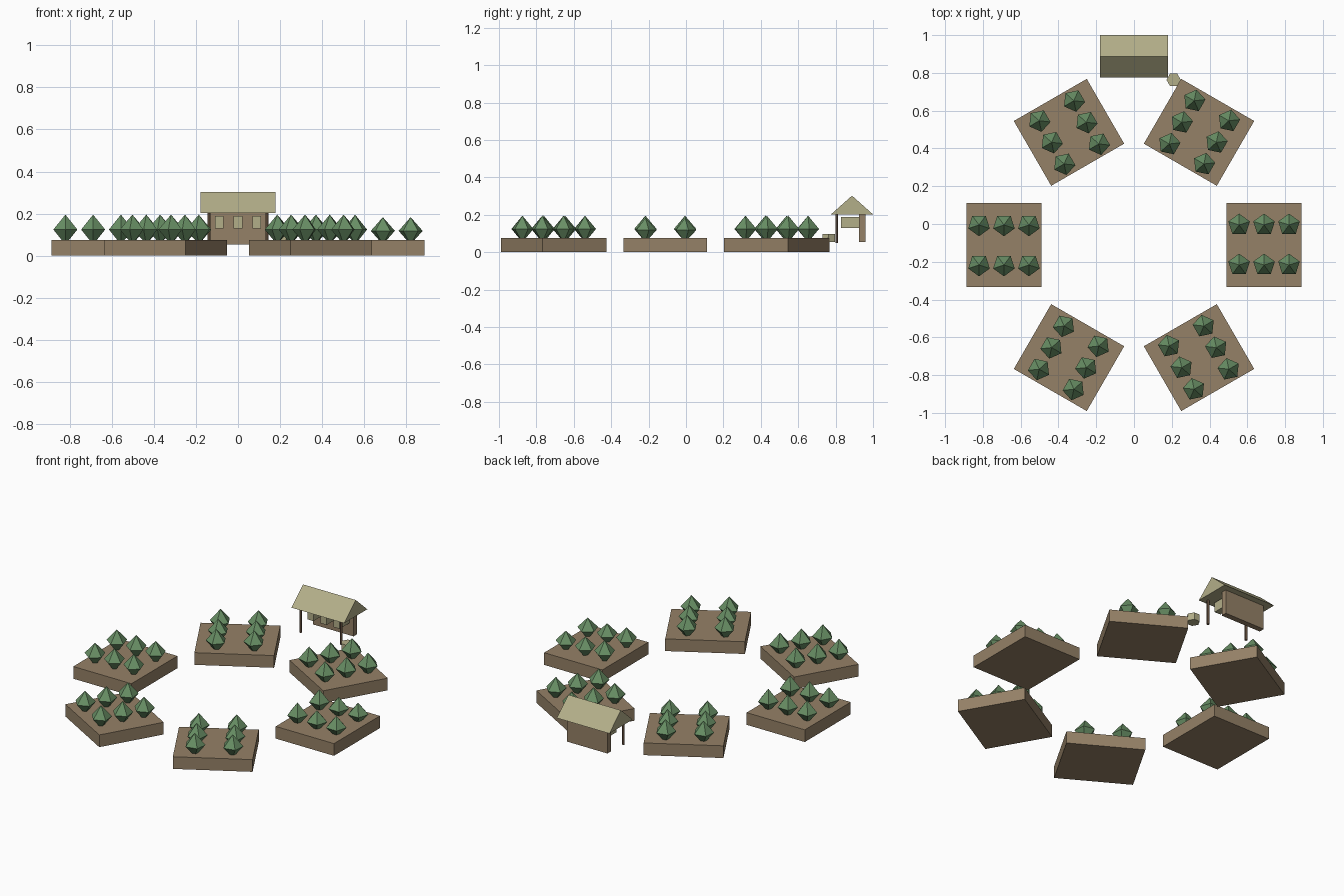
import bpy, bmesh, math
from mathutils import Matrix, Vector

if "Cube" in bpy.data.objects:
    bpy.data.objects.remove(bpy.data.objects["Cube"])


def material(name, rgb):
    m = bpy.data.materials.new(name)
    m.diffuse_color = (*rgb, 1)
    m.use_nodes = True
    m.node_tree.nodes["Principled BSDF"].inputs["Base Color"].default_value = m.diffuse_color
    return m


SOIL = material("soil_brown", (0.30, 0.22, 0.135))
LEAF = material("leaf_green", (0.14, 0.275, 0.13))
KHAKI = material("khaki", (0.45, 0.425, 0.25))
WOOD = material("dark_wood", (0.16, 0.10, 0.06))


def finish(name, bm, mat):
    bmesh.ops.recalc_face_normals(bm, faces=bm.faces)
    me = bpy.data.meshes.new(name)
    bm.to_mesh(me)
    bm.free()
    me.materials.append(mat)
    ob = bpy.data.objects.new(name, me)
    bpy.context.collection.objects.link(ob)
    return ob


def box(name, mat, lo, hi, place=Matrix()):
    lo, hi = Vector(lo), Vector(hi)
    bm = bmesh.new()
    size = Matrix.Diagonal((*(hi - lo), 1))
    bmesh.ops.create_cube(bm, size=1, matrix=place @ Matrix.Translation((lo + hi) / 2) @ size)
    return finish(name, bm, mat)


def cylinder(name, mat, x, y, z0, z1, r, sides, turn=0):
    bm = bmesh.new()
    bmesh.ops.create_cone(bm, cap_ends=True, segments=sides, radius1=r, radius2=r, depth=z1 - z0,
                          matrix=Matrix.Translation((x, y, (z0 + z1) / 2)) @ Matrix.Rotation(turn, 4, 'Z'))
    return finish(name, bm, mat)


def bush(name, place, z0, z1, r):
    """Five-sided double pyramid."""
    bm = bmesh.new()
    mid = (z0 + z1) / 2
    ring = [bm.verts.new((r * math.cos(a), r * math.sin(a), mid))
            for a in (math.pi / 2 + i * math.tau / 5 for i in range(5))]
    for tip in (bm.verts.new((0, 0, z1)), bm.verts.new((0, 0, z0))):
        for i in range(5):
            bm.faces.new((ring[i], ring[(i + 1) % 5], tip))
    bm.transform(place)
    return finish(name, bm, LEAF)


# Ring of six planting beds, each with two rows of three bushes
BED_TOP = 0.075
for k in range(6):
    place = (Matrix.Translation((0, -0.111, 0)) @ Matrix.Rotation(k * math.pi / 3, 4, 'Z')
             @ Matrix.Translation((0.6885, 0, 0)))
    box(f"bed_{k}", SOIL, (-0.198, -0.223, 0), (0.198, 0.223, BED_TOP), place)
    for i in range(3):
        for j in (-1, 1):
            top = 0.183 if k == 0 and i > 0 else 0.195
            bush(f"bush_{k}_{i}_{j}",
                 place @ Matrix.Translation(((i - 1) * 0.132, j * 0.106, 0)), 0.053, top, 0.06)

# Shelter: gabled roof as an extruded triangle
bm = bmesh.new()
profile = [(0.775, 0.202), (1.0, 0.202), (0.8875, 0.302)]
face = bm.faces.new([bm.verts.new((-0.179, y, z)) for y, z in profile])
ext = bmesh.ops.extrude_face_region(bm, geom=[face])
bmesh.ops.translate(bm, vec=(0.358, 0, 0),
                    verts=[v for v in ext["geom"] if isinstance(v, bmesh.types.BMVert)])
if not face.is_valid or not any(len(f.verts) == 3 and f.calc_center_median().x < -0.17 for f in bm.faces):
    bmesh.ops.holes_fill(bm, edges=bm.edges)
finish("shelter_roof", bm, KHAKI)

# Back wall, hanging blocks and front posts
box("shelter_back_wall", SOIL, (-0.138, 0.925, 0.053), (0.138, 0.96, 0.205))
for i in (-1, 0, 1):
    box(f"hanging_block_{i}", KHAKI, (i * 0.089 - 0.021, 0.83, 0.128), (i * 0.089 + 0.021, 0.925, 0.188))
for s in (-1, 1):
    cylinder(f"shelter_post_{s}", WOOD, s * 0.138, 0.806, 0.05, 0.205, 0.008, 6)

# Barrel beside the shelter
cylinder("barrel", KHAKI, 0.21, 0.763, 0.053, 0.097, 0.038, 6, math.pi / 2)
